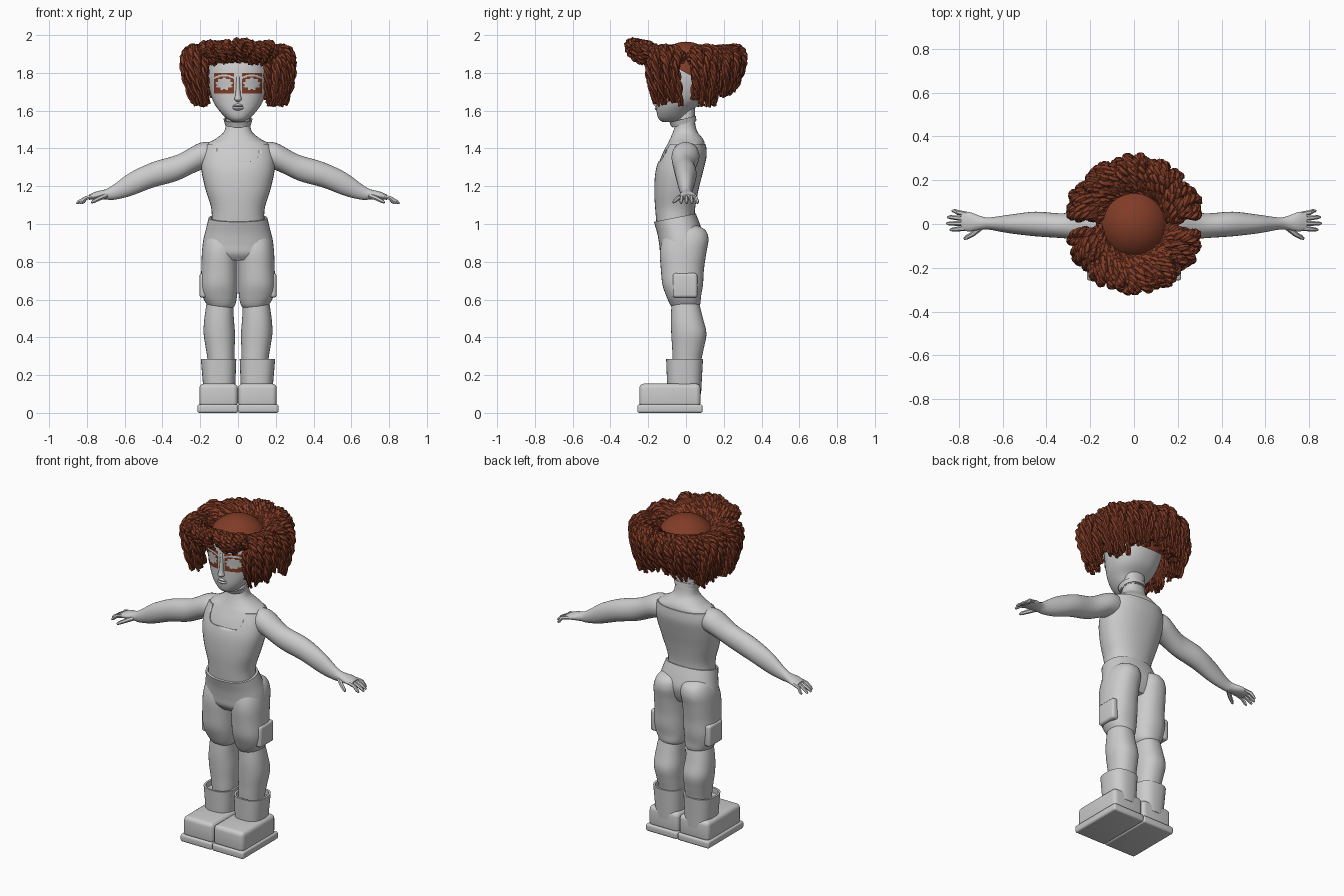
import bpy, bmesh, math, random
from mathutils import Vector, Matrix

random.seed(4)
if "Cube" in bpy.data.objects:
    bpy.data.objects.remove(bpy.data.objects["Cube"], do_unlink=True)


def material(name, rgb):
    mat = bpy.data.materials.new(name)
    mat.use_nodes = True
    mat.diffuse_color = (*rgb, 1)
    shader = next(n for n in mat.node_tree.nodes if n.type == 'BSDF_PRINCIPLED')
    shader.inputs["Base Color"].default_value = (*rgb, 1)
    shader.inputs["Roughness"].default_value = .8
    return mat


GREY = material("plain_grey", (.6, .6, .6))
BROWN = material("hair_brown", (.22, .045, .02))


def add_object(name, mesh, mats, mirror=False):
    for mat in mats:
        mesh.materials.append(mat)
    mesh.shade_smooth()
    mesh.set_sharp_from_angle(angle=math.radians(42))
    ob = bpy.data.objects.new(name, mesh)
    bpy.context.scene.collection.objects.link(ob)
    if mirror:
        mod = ob.modifiers.new("mirror", 'MIRROR')
        mod.use_mirror_merge = False
    return ob


def from_bmesh(name, bm, mats, mirror=False):
    bmesh.ops.recalc_face_normals(bm, faces=bm.faces[:])
    mesh = bpy.data.meshes.new(name)
    bm.to_mesh(mesh)
    bm.free()
    return add_object(name, mesh, mats, mirror)


def evaluated_mesh(ob):
    bpy.context.view_layer.update()
    graph = bpy.context.evaluated_depsgraph_get()
    return bpy.data.meshes.new_from_object(ob.evaluated_get(graph))


def spline(rows, steps=5):
    """Smoothly interpolate between the given rows."""
    out, last = [], len(rows) - 1
    for i in range(last):
        near = [rows[max(0, min(last, i + k))] for k in (-1, 0, 1, 2)]
        for s in range(steps):
            t = s / steps
            out.append([.5 * (2*b + (c - a)*t + (2*a - 5*b + 4*c - d)*t*t
                              + (3*b - a - 3*c + d)*t**3)
                        for a, b, c, d in zip(*near)])
    return out + [rows[-1]]


def loft(name, rows, axis='Z', tilt=0, rim=0, mirror=False, sides=36, square=2.25):
    """Rows hold: position on axis, side centre, side radius, depth low, depth high."""
    bm = bmesh.new()
    rings = []
    for pos, centre, radius, low, high in spline(rows):
        ring = []
        for i in range(sides):
            ang = math.tau * i / sides
            u, v = (math.copysign(abs(f) ** (2 / square), f)
                    for f in (math.cos(ang), math.sin(ang)))
            a = centre + radius * u
            b = (low + high) / 2 + (high - low) / 2 * v
            co = (a, b, pos + tilt * b) if axis == 'Z' else (pos, a, b)
            ring.append(bm.verts.new(co))
        rings.append(ring)
    for r, s in zip(rings, rings[1:]):
        for i in range(sides):
            j = (i + 1) % sides
            bm.faces.new((r[i], r[j], s[j], s[i]))
    bm.faces.new(rings[0])
    top = bm.faces.new(rings[-1])
    if rim:
        bmesh.ops.recalc_face_normals(bm, faces=bm.faces[:])
        bmesh.ops.inset_individual(bm, faces=[top], thickness=rim)
        bmesh.ops.inset_individual(bm, faces=[top], thickness=.001, depth=-.03)
    return from_bmesh(name, bm, [GREY], mirror)


def box(name, low, high, bevel, mirror=False):
    low, high = Vector(low), Vector(high)
    bm = bmesh.new()
    place = Matrix.Translation((low + high) / 2) @ Matrix.Diagonal((*(high - low), 1))
    bmesh.ops.create_cube(bm, size=1, matrix=place)
    bmesh.ops.bevel(bm, geom=bm.edges[:], offset=bevel, segments=4,
                    profile=.5, affect='EDGES')
    return from_bmesh(name, bm, [GREY], mirror)


def tubes(name, paths, depth, mat):
    """Tapered round tubes; each path is a list of (point, relative radius)."""
    curve = bpy.data.curves.new(name, 'CURVE')
    curve.dimensions = '3D'
    curve.bevel_depth = depth
    curve.bevel_resolution = 1
    curve.use_fill_caps = True
    for path in paths:
        line = curve.splines.new('POLY')
        line.points.add(len(path) - 1)
        for point, (co, radius) in zip(line.points, path):
            point.co = (*co, 1)
            point.radius = radius
    temp = bpy.data.objects.new("temp", curve)
    bpy.context.scene.collection.objects.link(temp)
    mesh = evaluated_mesh(temp)
    bpy.data.objects.remove(temp, do_unlink=True)
    mesh.materials.clear()
    return add_object(name, mesh, [mat])


# Torso with neck, and the vest around it with a cut neckline
torso = [(1, 0, .135, -.15, .04), (1.08, 0, .135, -.157, .042), (1.18, 0, .165, -.162, .06),
         (1.28, 0, .187, -.155, .085), (1.36, 0, .188, -.13, .103), (1.42, 0, .17, -.1, .1),
         (1.45, 0, .12, -.085, .09), (1.49, 0, .074, -.068, .06),
         (1.55, 0, .064, -.05, .047), (1.64, 0, .062, -.045, .05)]
loft("torso_and_neck", torso)
vest = loft("vest", [(z, x, r + .006, lo - .006, hi + .006) for z, x, r, lo, hi in torso[:6]])
cutter = box("neckline_cutter", (-.11, -.3, 1.33), (.11, -.01, 1.6), .04)
cutter.hide_render = True
cut = vest.modifiers.new("neckline", 'BOOLEAN')
cut.operation = 'DIFFERENCE'
cut.object = cutter
trimmed = evaluated_mesh(vest)
vest.modifiers.clear()
vest.data = trimmed
bpy.data.objects.remove(cutter, do_unlink=True)
loft("neck_band", [(1.535, 0, .07, -.078, .055), (1.56, 0, .077, -.088, .052)],
     tilt=.25, rim=.008)

# Trousers: hips, legs and side pockets
loft("trouser_hips", [(.83, 0, .16, -.11, .06), (.87, 0, .186, -.135, .08),
                      (.92, 0, .184, -.142, .09), (.98, 0, .17, -.152, .075),
                      (1.045, 0, .155, -.17, .052)], tilt=.2, rim=.012)
loft("trouser_leg", [(.555, .088, .06, -.07, .06), (.575, .09, .076, -.085, .075),
                     (.62, .097, .092, -.105, .08), (.68, .1, .098, -.125, .09),
                     (.76, .098, .096, -.133, .095), (.85, .096, .095, -.138, .108),
                     (.92, .09, .092, -.125, .119), (.97, .085, .075, -.1, .1),
                     (1, .08, .04, -.05, .04)], mirror=True)
box("side_pocket", (.16, -.07, .61), (.204, .06, .74), .015, mirror=True)

# Lower legs, boot cuffs, shoes and soles
loft("lower_leg", [(.15, .09, .062, -.06, .07), (.27, .09, .07, -.07, .08),
                   (.34, .094, .076, -.073, .094), (.42, .099, .083, -.078, .108),
                   (.5, .1, .078, -.08, .09), (.6, .095, .068, -.075, .065)], mirror=True)
loft("boot_cuff", [(.1, .1, .082, -.095, .08), (.16, .1, .086, -.1, .083),
                   (.285, .103, .094, -.105, .09)], rim=.012, mirror=True, square=2.6)
box("shoe", (.001, -.247, .03), (.205, .077, .155), .025, mirror=True)
box("sole", (0, -.258, 0), (.215, .088, .045), .012, mirror=True)

# Arms with palms, then fingers and thumbs
loft("arm", [(.12, 0, .06, 1.3, 1.43), (.2, -.003, .074, 1.285, 1.43),
             (.32, -.008, .057, 1.23, 1.367), (.45, 0, .056, 1.193, 1.328),
             (.57, 0, .042, 1.148, 1.272), (.66, .002, .028, 1.128, 1.207),
             (.7, .005, .031, 1.13, 1.184), (.75, .01, .044, 1.13, 1.172),
             (.79, .012, .04, 1.128, 1.155)], axis='X', mirror=True, sides=28, square=2)
digits = []
for side in (-1, 1):
    for k, reach in enumerate((.84, .855, .85, .83)):
        y = -.02 + .022 * k
        digits.append([((side * .765, y, 1.147), 1), ((side * .805, y * 1.15, 1.138), 1),
                       ((side * (reach - .012), y * 1.3, 1.118), .85),
                       ((side * reach, y * 1.3, 1.108), .45)])
    digits.append([((side * .7, -.015, 1.15), 1.3), ((side * .735, -.045, 1.135), 1.1),
                   ((side * .765, -.062, 1.12), .9), ((side * .775, -.068, 1.113), .5)])
tubes("fingers", digits, .011, GREY)

# Head, nose and lips
head = loft("head", [(1.54, 0, .028, -.125, -.06), (1.56, 0, .062, -.147, 0),
                     (1.6, 0, .1, -.156, .03), (1.65, 0, .132, -.158, .09),
                     (1.72, 0, .152, -.158, .13), (1.8, 0, .16, -.16, .15),
                     (1.88, 0, .138, -.138, .135), (1.925, 0, .09, -.09, .09),
                     (1.945, 0, .03, -.03, .03)], sides=48)
loft("nose", [(1.645, 0, .004, -.165, -.14), (1.66, 0, .019, -.184, -.14),
              (1.69, 0, .013, -.177, -.14), (1.79, 0, .008, -.163, -.14)], sides=16)
loft("lips", [(1.6, 0, .01, -.155, -.14), (1.61, 0, .028, -.166, -.14),
              (1.619, 0, .03, -.16, -.14), (1.627, 0, .026, -.167, -.14),
              (1.638, 0, .008, -.157, -.14)], sides=16)

# Eye panels laid on the face, with pale eye and lid shapes
bpy.context.view_layer.update()
bm = bmesh.new()
cells = 28
grid = []
for j in range(cells + 1):
    row = []
    for i in range(cells + 1):
        x, z = .022 + .106 * i / cells, 1.69 + .11 * j / cells
        hit, spot, normal, index = head.ray_cast(Vector((x, -1, z)), Vector((0, 1, 0)))
        row.append(bm.verts.new((x, spot.y - .005 if hit else -.1, z)))
    grid.append(row)
for j in range(cells):
    for i in range(cells):
        face = bm.faces.new((grid[j][i], grid[j][i+1], grid[j+1][i+1], grid[j+1][i]))
        c = face.calc_center_median()
        u, v = (c.x - .073) / .043, (c.z - 1.742) / .031
        wave = 1 + .13 * math.sin(9 * math.atan2(v, u))
        lid = abs(c.z - 1.787 + .01 * u * u) < .005
        face.material_index = int(math.hypot(u, v) < wave or lid)
from_bmesh("eye_panel", bm, [BROWN, GREY], mirror=True)

# Scalp cap, cut along a hairline that drops towards the back
bm = bmesh.new()
bmesh.ops.create_uvsphere(bm, u_segments=40, v_segments=24, radius=.175,
                          matrix=Matrix.Translation((0, 0, 1.79)))
bmesh.ops.bisect_plane(bm, geom=bm.verts[:] + bm.edges[:] + bm.faces[:],
                       plane_co=(0, 0, 1.8), plane_no=(0, .55, 1), clear_inner=True)
from_bmesh("scalp_cap", bm, [BROWN])


# Hair: clumps of two-strand twisted locks around the cap
def twisted_lock(angle, layer, bottom, lift):
    ctrl = [Vector(p) for p in ((.15, 1.87), (.2 + .1 * layer, 1.9 + .12 * layer + lift),
                                (.24 + .14 * layer, 1.9 + lift), (.2 + .07 * layer, bottom))]
    phase, count = random.uniform(0, math.tau), 32

    def centre(t):
        pts = ctrl
        while len(pts) > 1:
            pts = [a.lerp(b, t) for a, b in zip(pts, pts[1:])]
        ang = angle + .05 * math.sin(7 * t + phase)
        return Vector((pts[0].x * math.cos(ang), pts[0].x * math.sin(ang), pts[0].y))

    across = Vector((-math.sin(angle), math.cos(angle), 0))
    strands = ([], [])
    for i in range(count):
        t = i / (count - 1)
        out = across.cross(centre(t + .01) - centre(t - .01)).normalized()
        for k, strand in enumerate(strands):
            turn = phase + math.tau * 4.5 * t + math.pi * k
            offset = across * math.cos(turn) + out * math.sin(turn)
            strand.append((centre(t) + offset * .014 * (1 - .4 * t), 1 - .5 * t ** 3))
    return strands


clumps = [(-90, 20, 1.87, .035), (90, 17, 1.7, 0)]
for angle, spread, bottom, lift in ((-60, 13, 1.845, .02), (-26, 16, 1.63, 0),
                                    (24, 15, 1.63, 0), (57, 15, 1.68, 0)):
    clumps += [(angle, spread, bottom, lift), (180 - angle, spread, bottom, lift)]
locks = []
per_clump = 18
for angle, spread, bottom, lift in clumps:
    for n in range(per_clump):
        across = 2 * n / (per_clump - 1) - 1
        layer = (n * 2 % 3 / 2 * .8 + random.uniform(0, .12)) * (1 - .25 * across ** 2)
        locks += twisted_lock(math.radians(angle + spread * across), layer,
                              bottom + random.uniform(-.01, .05), lift)
tubes("hair_locks", locks, .015, BROWN)
